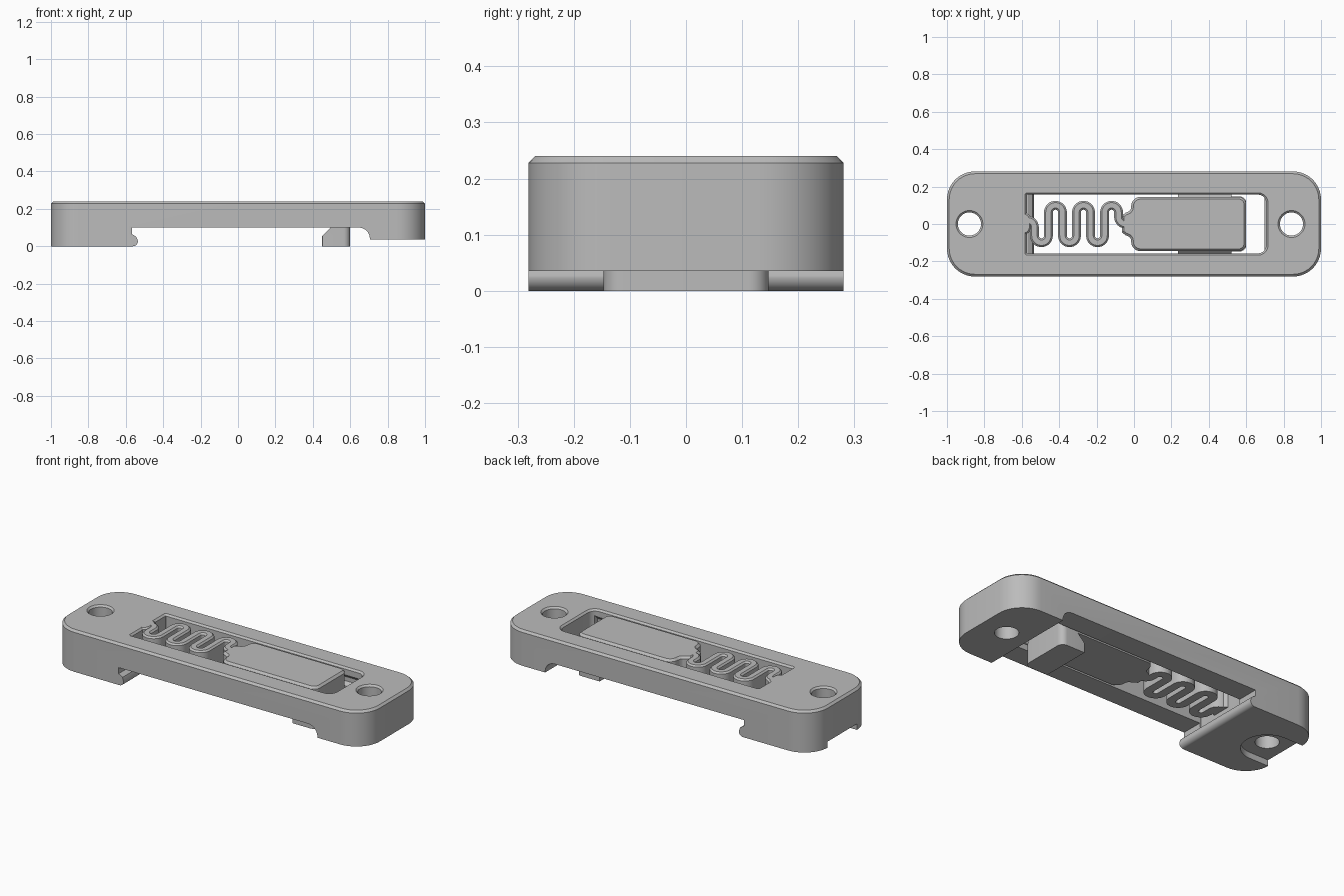
import bpy, bmesh, math
from mathutils import Vector

old = bpy.data.objects.get("Cube")
if old:
    bpy.data.objects.remove(old, do_unlink=True)

TOP, DECK, EDGE = 0.24, 0.1, 0.012   # top face, underside of the bridge, chamfer

grey = bpy.data.materials.new("plain grey")
grey.use_nodes = True
grey.diffuse_color = (0.5, 0.5, 0.5, 1)
grey.node_tree.nodes["Principled BSDF"].inputs["Base Color"].default_value = (0.5, 0.5, 0.5, 1)


def arc(cx, cy, r, start, end, n=10):
    angles = [math.radians(start + (end - start) * i / n) for i in range(n + 1)]
    return [(cx + r * math.cos(a), cy + r * math.sin(a)) for a in angles]


def rounded(x0, x1, y, r_left, r_right):
    """Rounded rectangle, symmetric about y = 0, counter-clockwise."""
    l, r = r_left, r_right
    return (arc(x1 - r, y - r, r, 0, 90) + arc(x0 + l, y - l, l, 90, 180)
            + arc(x0 + l, l - y, l, 180, 270) + arc(x1 - r, r - y, r, 270, 360))


def inset(points, d):
    """Move a counter-clockwise outline inward by d with mitred corners."""
    result, n = [], len(points)
    for i in range(n):
        a, b, c = (Vector(points[(i + k) % n]) for k in (-1, 0, 1))
        n1, n2 = (Vector((-e.y, e.x)) for e in ((b - a).normalized(), (c - b).normalized()))
        p = b + (n1 + n2) * d / max(1 + n1.dot(n2), 0.3)
        result.append((p.x, p.y))
    return result


def prism(name, outline, lo, hi, axis="z", chamfer=0.0):
    """Extrude an outline along an axis; a negative chamfer flares the far end."""
    pts = []
    for p in outline:                      # drop repeated points
        if not pts or (Vector(p) - Vector(pts[-1])).length > 1e-5:
            pts.append(p)
    if (Vector(pts[0]) - Vector(pts[-1])).length < 1e-5:
        pts.pop()
    place = {"z": lambda u, v, t: (u, v, t),
             "y": lambda u, v, t: (u, t, v),
             "x": lambda u, v, t: (t, u, v)}[axis]
    layers = [(pts, lo), (pts, hi - abs(chamfer))]
    if chamfer:
        layers.append((inset(pts, chamfer), hi))
    bm = bmesh.new()
    rings = [[bm.verts.new(place(u, v, t)) for u, v in ring] for ring, t in layers]
    bm.faces.new(rings[0])
    bm.faces.new(rings[-1])
    n = len(pts)
    for r0, r1 in zip(rings, rings[1:]):
        for i in range(n):
            j = (i + 1) % n
            bm.faces.new((r0[i], r0[j], r1[j], r1[i]))
    bmesh.ops.recalc_face_normals(bm, faces=bm.faces)
    mesh = bpy.data.meshes.new(name)
    bm.to_mesh(mesh)
    bm.free()
    mesh.materials.append(grey)
    obj = bpy.data.objects.new(name, mesh)
    bpy.context.collection.objects.link(obj)
    return obj


def activate(obj):
    bpy.ops.object.select_all(action="DESELECT")
    obj.select_set(True)
    bpy.context.view_layer.objects.active = obj


def combine(obj, tool, operation):
    mod = obj.modifiers.new("cut", "BOOLEAN")
    mod.operation, mod.solver, mod.object = operation, "EXACT", tool
    activate(obj)
    bpy.ops.object.modifier_apply(modifier=mod.name)
    bpy.data.objects.remove(tool, do_unlink=True)


# Frame: side profile with hooked foot and coved foot, trimmed to a rounded plan
profile = ([(-1.1, 0)] + arc(-0.562, 0.027, 0.027, -90, 0)
           + [(-0.543, 0.05), (-0.567, 0.065), (-0.567, DECK)]
           + arc(0.645, DECK - 0.06, 0.06, 90, 0)
           + [(0.705, 0.035), (1.1, 0.035), (1.1, 0.3), (-1.1, 0.3)])
frame = prism("frame", rounded(-1, 1, 0.281, 0.15, 0.15), -0.05, TOP, chamfer=EDGE)
combine(frame, prism("side_profile", profile, -0.4, 0.4, "y"), "INTERSECT")

# Window and screw holes, flared at the top edge
FLARE = -0.03
window = rounded(-0.573, 0.707, 0.157, 0.003, 0.045)
combine(frame, prism("window_cutter", window, 0.068, TOP + 0.02, chamfer=FLARE), "DIFFERENCE")
for x in (-0.88, 0.842):
    hole = arc(x, 0, 0.062, 0, 360, 40)
    combine(frame, prism("hole_cutter", hole, -0.1, TOP + 0.02, chamfer=FLARE), "DIFFERENCE")

# Open-ended recess under the hooked foot
recess = [(-1.1, -0.135)] + arc(-0.88, 0, 0.135, -90, 90, 24) + [(-1.1, 0.135)]
combine(frame, prism("recess_cutter", recess, -0.1, 0.035), "DIFFERENCE")

# Guide grooves in the window walls, and the tongues that run in them
half = [(0.135, 0.13), (0.163, 0.158), (0.163, 0.172), (0.135, 0.2)]
tongue = half + [(-y, z) for y, z in reversed(half)]
combine(frame, prism("groove_cutter", inset(tongue, -0.013), 0.22, 0.69, "x"), "DIFFERENCE")
tongues = prism("slider_tongues", tongue, 0.235, 0.52, "x")

# Slider plate with its flared neck
upper = (arc(0.56, 0.105, 0.04, 0, 90) + arc(0.035, 0.095, 0.05, 90, 180)
         + [(-0.017, 0.08), (-0.026, 0.068), (-0.045, 0.06), (-0.065, 0.045)])
slider = prism("slider_plate", upper + [(x, -y) for x, y in reversed(upper)],
               DECK, TOP, chamfer=EDGE)

# Catch under the slider, with a sloped nose
catch = prism("slider_catch", rounded(0.45, 0.6, 0.147, 0.003, 0.035), -0.05, 0.13)
nose = [(0.4, 0), (0.7, 0), (0.7, 0.12), (0.515, 0.12), (0.45, 0.055), (0.4, 0.055)]
combine(catch, prism("nose_profile", nose, -0.3, 0.3, "y"), "INTERSECT")

# Serpentine spring: alternating loops joined by straight bars
R, REACH, WIDTH = 0.0375, 0.0625, 0.0235
path = [(-0.6, 0.02)] + arc(-0.57, 0.02 - R, R, 90, 0)
for i in range(6):
    side = -1 if i % 2 == 0 else 1
    path += arc(-0.495 + 2 * R * i, side * REACH, R, 180, 180 - side * 180, 16)
path += arc(-0.045, R, R, 180, 270) + [(0.0, 0.0)]


def shifted(d):
    out = []
    for i, p in enumerate(path):
        t = Vector(path[min(i + 1, len(path) - 1)]) - Vector(path[max(i - 1, 0)])
        t.normalize()
        out.append((p[0] - t.y * d, p[1] + t.x * d))
    return out


spring = prism("spring", shifted(-WIDTH) + shifted(WIDTH)[::-1], DECK, TOP, chamfer=0.009)

# Pad that ties the spring to the frame
pad = [(-0.6, -0.055), (-0.575, -0.055), (-0.557, -0.04), (-0.55, -0.02),
       (-0.55, 0.03), (-0.557, 0.045), (-0.575, 0.06), (-0.6, 0.06)]
root = prism("spring_root", pad, DECK, TOP, chamfer=0.009)

for obj in (frame, tongues, slider, catch, spring, root):
    activate(obj)
    bpy.ops.object.shade_smooth_by_angle(angle=math.radians(30))
